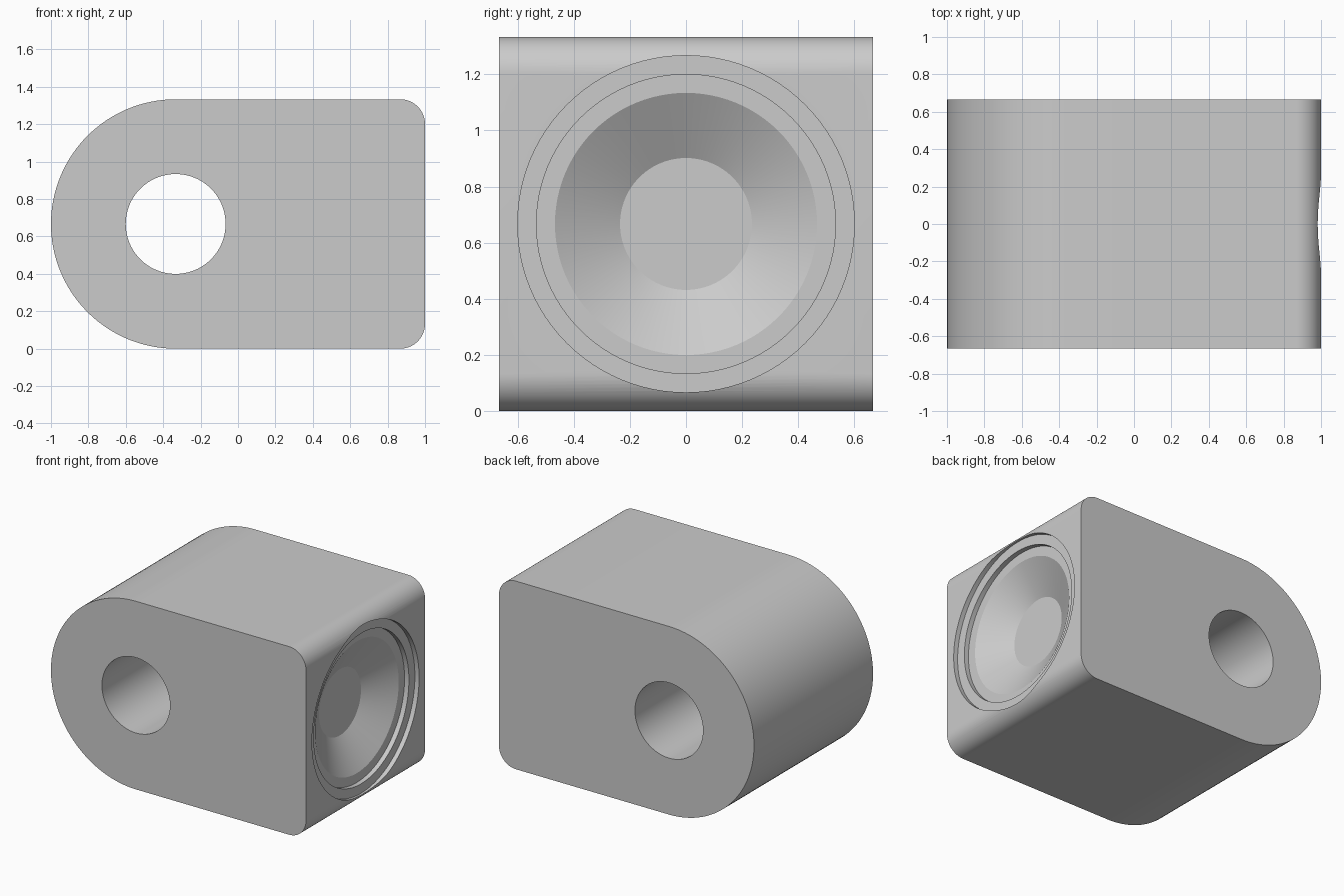
import bpy, bmesh
from math import sin, cos, pi, radians
from mathutils import Matrix

cube = bpy.data.objects.get("Cube")
if cube:
    bpy.data.objects.remove(cube, do_unlink=True)

R = 2 / 3           # half height, half depth and nose radius
FILLET = 0.133
HOLE_R = 0.267

grey = bpy.data.materials.new("plain grey")
grey.use_nodes = True
grey.diffuse_color = (0.6, 0.6, 0.6, 1)
grey.node_tree.nodes["Principled BSDF"].inputs["Base Color"].default_value = (0.6, 0.6, 0.6, 1)


def make_object(name, bm):
    bmesh.ops.recalc_face_normals(bm, faces=bm.faces)
    mesh = bpy.data.meshes.new(name)
    bm.to_mesh(mesh)
    bm.free()
    mesh.materials.append(grey)
    obj = bpy.data.objects.new(name, mesh)
    bpy.context.collection.objects.link(obj)
    return obj


def arc(cx, cz, radius, start, end, steps):
    angles = [radians(start + (end - start) * i / steps) for i in range(steps + 1)]
    return [(cx + radius * cos(a), cz + radius * sin(a)) for a in angles]


# Block: round nose on the right, two small rounded edges on the left
outline = (arc(-1 + R, R, R, 90, 270, 64)
           + arc(1 - FILLET, FILLET, FILLET, -90, 0, 16)
           + arc(1 - FILLET, 2 * R - FILLET, FILLET, 0, 90, 16))
bm = bmesh.new()
face = bm.faces.new([bm.verts.new((x, -R, z)) for x, z in outline])
swept = bmesh.ops.extrude_face_region(bm, geom=[face])
bmesh.ops.translate(bm, vec=(0, 2 * R, 0),
                    verts=[v for v in swept["geom"] if isinstance(v, bmesh.types.BMVert)])
block = make_object("bored_block", bm)

# Cutter for the cross hole
bm = bmesh.new()
bmesh.ops.create_cone(bm, cap_ends=True, segments=96, radius1=HOLE_R, radius2=HOLE_R, depth=2,
                      matrix=Matrix.Translation((-1 + R, 0, R)) @ Matrix.Rotation(pi / 2, 4, 'X'))
hole_cutter = make_object("hole_cutter", bm)

# Cutter for the stepped, conical recess: (radius, x) turned about the x axis
steps = [(0.6, 1.1), (0.6, 0.967), (0.533, 0.967), (0.533, 0.933),
         (0.467, 0.933), (0.235, 0.8)]
SEGMENTS = 96
bm = bmesh.new()
rings = [[bm.verts.new((x, r * cos(2 * pi * i / SEGMENTS), R + r * sin(2 * pi * i / SEGMENTS)))
          for i in range(SEGMENTS)] for r, x in steps]
for a, b in zip(rings, rings[1:]):
    for i in range(SEGMENTS):
        j = (i + 1) % SEGMENTS
        bm.faces.new((a[i], a[j], b[j], b[i]))
bm.faces.new(rings[0])
bm.faces.new(rings[-1])
recess_cutter = make_object("recess_cutter", bm)

# Cut both, then smooth the round walls and keep the edges sharp
bpy.ops.object.select_all(action='DESELECT')
block.select_set(True)
bpy.context.view_layer.objects.active = block
for cutter in (hole_cutter, recess_cutter):
    cutter.hide_render = True
    mod = block.modifiers.new("cut", 'BOOLEAN')
    mod.operation = 'DIFFERENCE'
    mod.solver = 'EXACT'
    mod.object = cutter
    bpy.ops.object.modifier_apply(modifier=mod.name)
    bpy.data.objects.remove(cutter, do_unlink=True)
bpy.ops.object.shade_smooth_by_angle(angle=radians(20))
